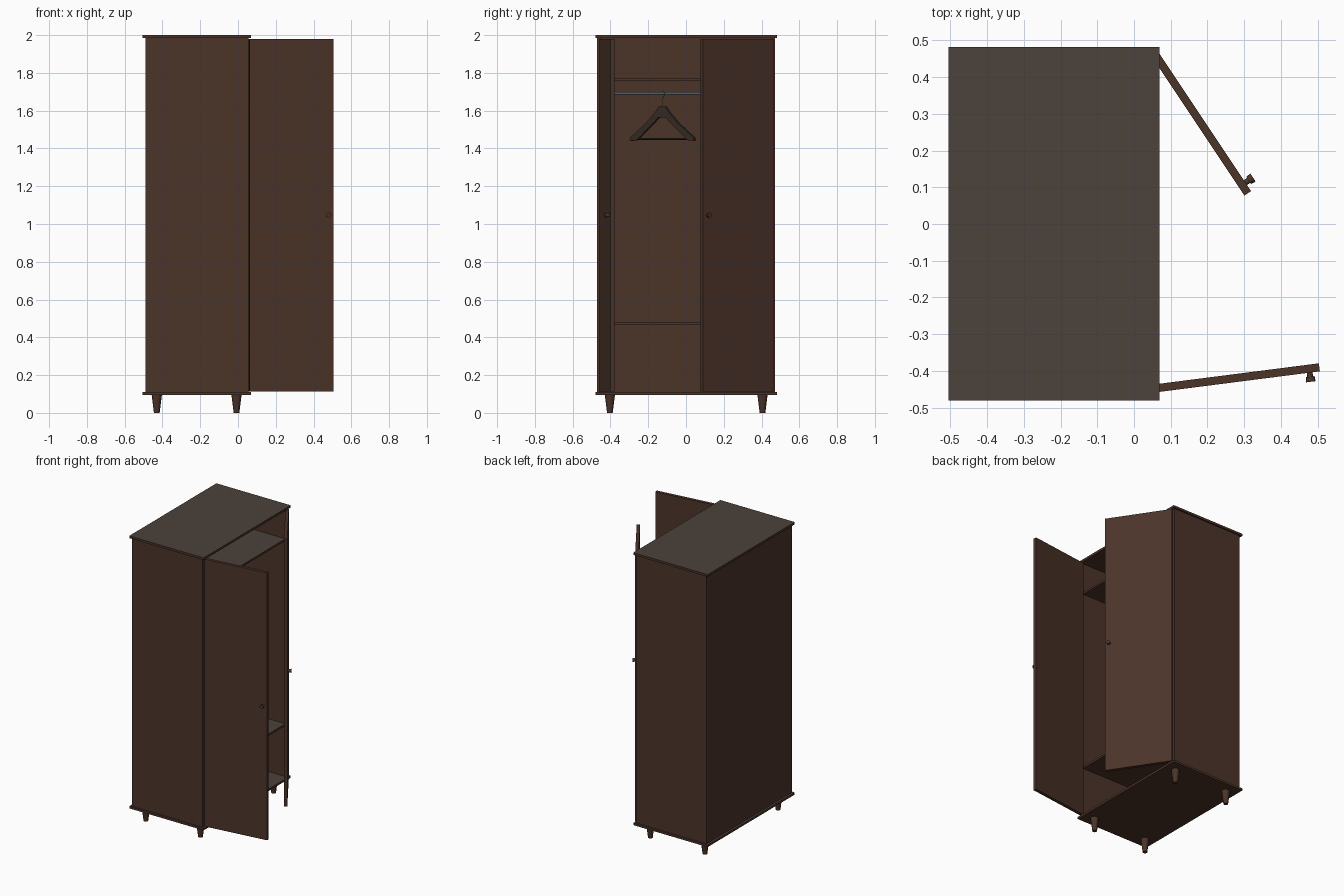
import bpy, bmesh, math
from mathutils import Matrix, Vector

if "Cube" in bpy.data.objects:
    bpy.data.objects.remove(bpy.data.objects["Cube"])


def material(name, r, g, b):
    m = bpy.data.materials.new(name)
    m.diffuse_color = (r, g, b, 1)
    m.use_nodes = True
    m.node_tree.nodes["Principled BSDF"].inputs["Base Color"].default_value = m.diffuse_color
    return m


WOOD = material("dark brown wood", 0.070, 0.034, 0.022)
TOP = material("greyish board top", 0.072, 0.054, 0.044)
METAL = material("grey metal", 0.10, 0.10, 0.10)
DARK = material("dark hanger wood", 0.040, 0.026, 0.020)


def finish(name, bm, mats, smooth=False):
    bmesh.ops.recalc_face_normals(bm, faces=bm.faces)
    me = bpy.data.meshes.new(name)
    bm.to_mesh(me)
    bm.free()
    ob = bpy.data.objects.new(name, me)
    bpy.context.collection.objects.link(ob)
    for m in mats:
        me.materials.append(m)
    if smooth:
        bpy.ops.object.select_all(action='DESELECT')
        ob.select_set(True)
        bpy.context.view_layer.objects.active = ob
        bpy.ops.object.shade_smooth_by_angle(angle=math.radians(35))
    return ob


def box(name, x0, x1, y0, y1, z0, z1, matrix=Matrix(), grey_top=False):
    bm = bmesh.new()
    bmesh.ops.create_cube(bm, size=1)
    for v in bm.verts:
        v.co = Vector((x0 + (v.co.x + .5) * (x1 - x0),
                       y0 + (v.co.y + .5) * (y1 - y0),
                       z0 + (v.co.z + .5) * (z1 - z0)))
    if grey_top:
        for f in bm.faces:
            f.material_index = int(f.calc_center_median().z > z1 - 1e-4)
    bm.transform(matrix)
    return finish(name, bm, [WOOD, TOP] if grey_top else [WOOD])


def rod(name, a, b, r0, r1, mat, matrix=Matrix(), n=20):
    a, b = Vector(a), Vector(b)
    bm = bmesh.new()
    bmesh.ops.create_cone(bm, cap_ends=True, segments=n, radius1=r0,
                          radius2=r1, depth=(b - a).length)
    rot = (b - a).to_track_quat('Z', 'Y').to_matrix().to_4x4()
    bm.transform(matrix @ Matrix.Translation((a + b) / 2) @ rot)
    return finish(name, bm, [mat], True)


# Carcass: overhanging top and bottom boards, sides, back
box("top_board", -.505, .07, -.48, .482, 1.984, 2.0, grey_top=True)
box("bottom_board", -.505, .07, -.48, .482, .095, .11, grey_top=True)
box("left_side_panel", -.49, .055, -.47, -.45, .11, 1.984)
box("right_side_panel", -.49, .055, .452, .472, .11, 1.984)
box("back_panel", -.49, -.475, -.45, .452, .11, 1.984)

# Shelves and clothes rail
for name, z in (("lower_shelf", .465), ("upper_shelf", 1.758)):
    box(name, -.475, .05, -.45, .452, z, z + .014, grey_top=True)
rod("clothes_rail", (-.19, -.45, 1.69), (-.19, .452, 1.69), .008, .008, METAL)

# Tapered legs
for x in (-.43, -.008):
    for y in (-.403, .405):
        rod("leg", (x, y, 0), (x, y, .096), .015, .027, WOOD)


# Doors with knobs, swung open about their hinges
def door(name, hinge, degrees, out):
    m = Matrix.Translation((*hinge, 0)) @ Matrix.Rotation(math.radians(degrees), 4, 'Z')
    box(name, 0, .448, -.011, .011, .112, 1.98, m)
    rod(name + "_knob_stem", (.42, out * .01, 1.047), (.42, out * .026, 1.047),
        .008, .008, WOOD, m)
    rod(name + "_knob", (.42, out * .022, 1.047), (.42, out * .036, 1.047),
        .012, .013, WOOD, m)


door("front_door", (.06, -.447), 7.3, -1)
door("rear_door", (.061, .456), -56.3, 1)


# Hangers: sloped body, cross bar and wire hook
def hanger(y, degrees):
    m = Matrix.Translation((-.19, y, 0)) @ Matrix.Rotation(math.radians(degrees), 4, 'Z')
    half = [(.022, 1.622), (.045, 1.595), (.11, 1.535), (.222, 1.455), (.218, 1.44),
            (.175, 1.444), (.09, 1.51), (.025, 1.563)]
    bm = bmesh.new()
    grid = []
    for s in (1, -1):
        grid.append([[bm.verts.new((s * u, t, z)) for u, z in half] for t in (-.008, .008)])
    n = len(half)
    for sides in grid:
        for vs in sides:
            for i in range(n // 2 - 1):
                bm.faces.new((vs[i], vs[i + 1], vs[n - 2 - i], vs[n - 1 - i]))
        for i in range(n - 1):
            bm.faces.new((sides[0][i], sides[0][i + 1], sides[1][i + 1], sides[1][i]))
    (a0, a1), (b0, b1) = grid
    for p, q in ((a0, b0), (a1, b1)):
        bm.faces.new((p[0], p[-1], q[-1], q[0]))
    for k in (0, -1):
        bm.faces.new((a0[k], a1[k], b1[k], b0[k]))
    bm.transform(m)
    finish("hanger_body", bm, [DARK])
    rod("hanger_bar", (-.2, 0, 1.45), (.2, 0, 1.45), .004, .004, DARK, m, 10)
    cu = bpy.data.curves.new("hanger_hook", 'CURVE')
    cu.dimensions = '3D'
    cu.bevel_depth = .002
    cu.bevel_resolution = 1
    pts = [(0, 0, 1.615), (0, 0, 1.665)]
    pts += [(.013 * math.cos(a), 0, 1.688 + .013 * math.sin(a))
            for a in (math.radians(-60 + 30 * i) for i in range(9))]
    sp = cu.splines.new('POLY')
    sp.points.add(len(pts) - 1)
    for p, c in zip(sp.points, pts):
        p.co = (*c, 1)
    ob = bpy.data.objects.new("hanger_hook", cu)
    bpy.context.collection.objects.link(ob)
    ob.matrix_world = m
    cu.materials.append(METAL)


hanger(-.123, 50)
hanger(.22, 27)
